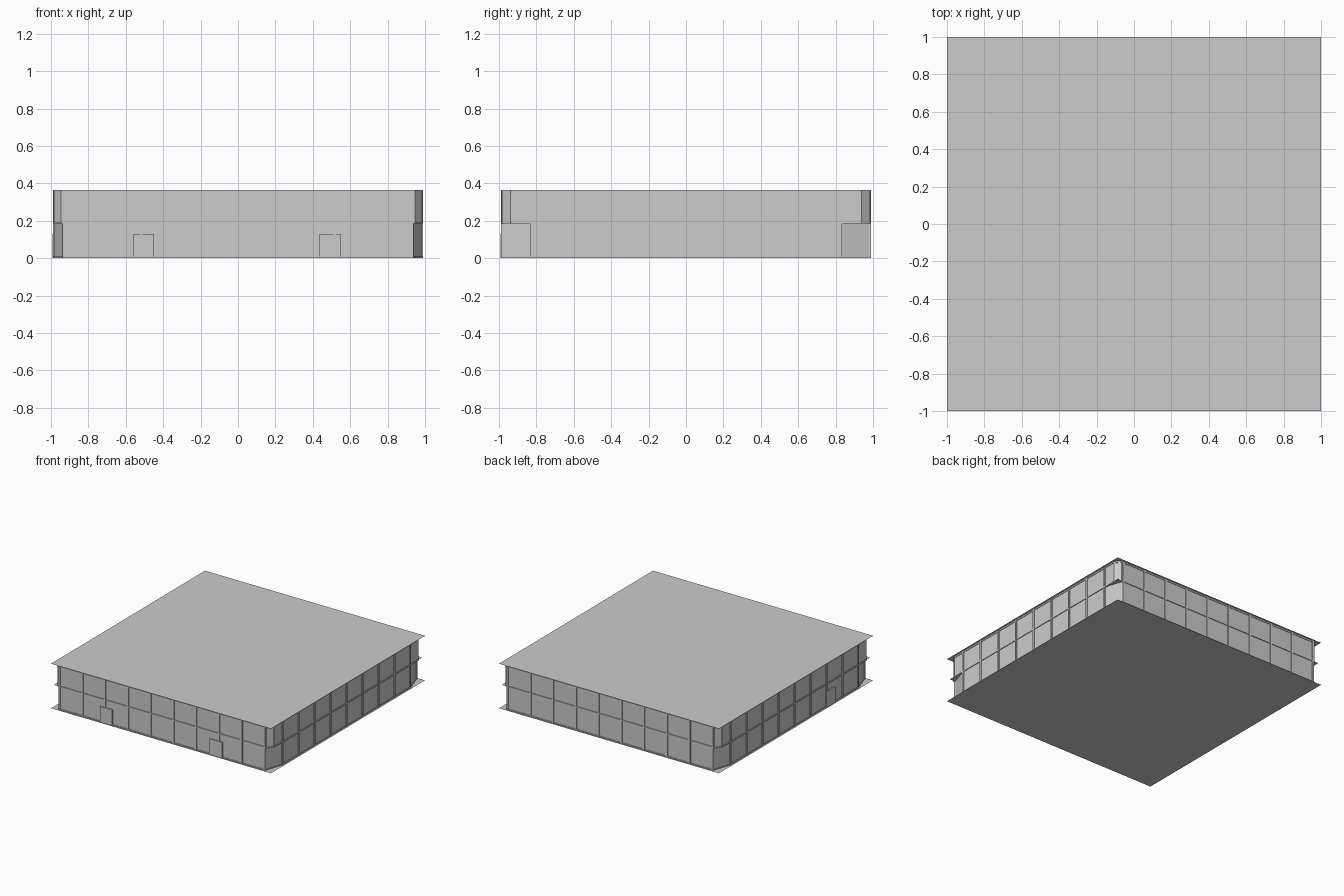
import bpy, bmesh
from math import atan2
from mathutils import Matrix, Vector

if "Cube" in bpy.data.objects:
    bpy.data.objects.remove(bpy.data.objects["Cube"])

W = 0.983            # distance of the glass line from the centre
MID, TOP = 0.19, 0.366
STEP = 0.207

def finish(bm, name, mat=None):
    me = bpy.data.meshes.new(name)
    bm.to_mesh(me)
    bm.free()
    ob = bpy.data.objects.new(name, me)
    bpy.context.collection.objects.link(ob)
    if mat:
        me.materials.append(mat)
    return ob

def add_box(bm, centre, size, angle=0.0):
    m = (Matrix.Translation(centre) @ Matrix.Rotation(angle, 4, 'Z')
         @ Matrix.Diagonal((*size, 1)))
    bmesh.ops.create_cube(bm, size=1, matrix=m)

def add_quad(bm, a, b, z0, z1):
    bm.faces.new([bm.verts.new((p[0], p[1], z))
                  for p, z in ((a, z0), (b, z0), (b, z1), (a, z1))])

def plate(name, half, z, flip=False):
    bm = bmesh.new()
    bmesh.ops.create_grid(bm, x_segments=1, y_segments=1, size=half,
                          matrix=Matrix.Translation((0, 0, z)))
    if flip:
        bmesh.ops.reverse_faces(bm, faces=bm.faces)
    return finish(bm, name)

def ring(cx, cy):
    """Counter-clockwise outline with cut corners at (cx, W) and (W, cy)."""
    return [Vector(p) for p in ((-cx, -W), (cx, -W), (W, -cy), (W, cy),
                                (cx, W), (-cx, W), (-W, cy), (-W, -cy))]

def rails(name, outline, z, height, depth):
    bm = bmesh.new()
    for a, b in zip(outline, outline[1:] + outline[:1]):
        d = b - a
        c = (a + b) / 2
        add_box(bm, (c.x, c.y, z), (d.length, depth, height), atan2(d.y, d.x))
    return finish(bm, name)

# Floor, intermediate floor and roof plates
plate("ground_floor", 1.0, 0.0, True)
plate("upper_floor", 0.985, MID)
plate("roof", 1.0, TOP)

# Glass walls: the lower storey has wide corner cuts, the upper small ones
lower, upper = ring(0.932, 0.83), ring(0.945, 0.935)
for name, outline, z0, z1 in (("lower_glass", lower, 0.0, MID),
                              ("upper_glass", upper, MID, TOP)):
    bm = bmesh.new()
    for i, a in enumerate(outline):
        b = outline[(i + 1) % 8]
        n = 1 if i % 2 else (9 if i % 4 == 0 else 8)
        for k in range(n):
            add_quad(bm, a.lerp(b, k / n), a.lerp(b, (k + 1) / n), z0, z1)
    finish(bm, name)

# Horizontal rails
rails("base_rail", lower, 0.004, 0.008, 0.008)
rails("middle_rail", upper, MID, 0.010, 0.012)
rails("head_rail", upper, 0.354, 0.006, 0.008)

# Vertical mullions on the four sides
frame = bmesh.new()
for s in (-1, 1):
    for i in range(10):
        add_box(frame, ((i - 4.5) * STEP, s * W, TOP / 2), (0.014, 0.014, TOP))
    for i in range(9):
        add_box(frame, (s * W, (i - 4) * STEP, TOP / 2), (0.014, 0.014, TOP))
finish(frame, "mullions")

# Edge posts of the small upper corner panels
posts = bmesh.new()
for sx in (-1, 1):
    for sy in (-1, 1):
        for x, y in ((0.945, W), (W, 0.935)):
            add_box(posts, (sx * x, sy * y, (MID + TOP) / 2),
                    (0.005, 0.005, TOP - MID))
finish(posts, "upper_corner_posts")

# Doors: two on the front, one on the left side
door_mat = bpy.data.materials.new("door_grey")
door_mat.diffuse_color = (0.9, 0.9, 0.9, 1)
door_mat.use_nodes = True
door_mat.node_tree.nodes["Principled BSDF"].inputs["Base Color"].default_value = door_mat.diffuse_color
for name, c, size in (
        ("front_door_left", (-0.505, -0.986, 0.065), (0.11, 0.012, 0.13)),
        ("front_door_right", (0.493, -0.986, 0.065), (0.115, 0.012, 0.13)),
        ("side_door", (-0.986, -0.465, 0.065), (0.012, 0.115, 0.13))):
    bm = bmesh.new()
    add_box(bm, c, size)
    finish(bm, name, door_mat)
